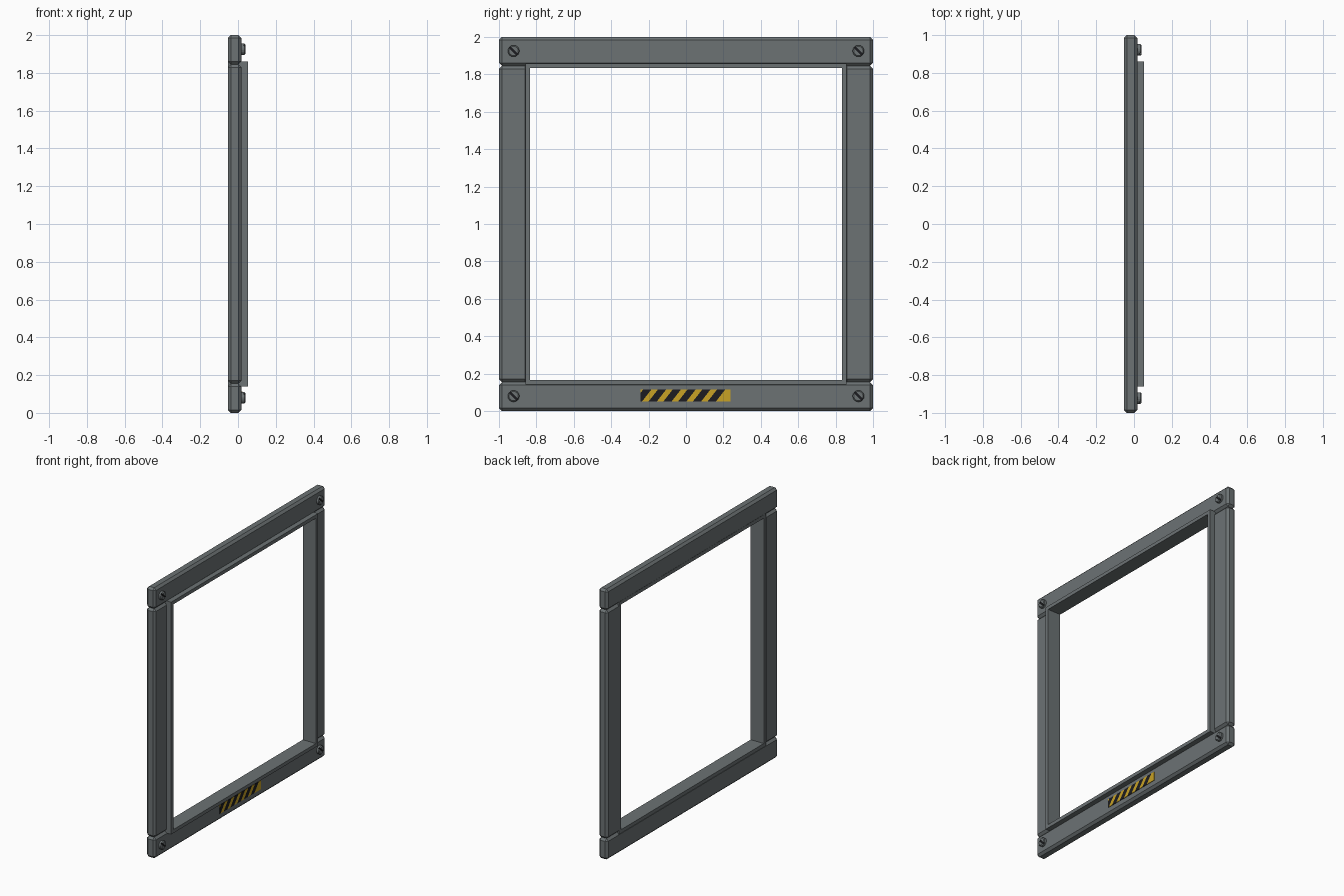
import bpy, bmesh, math
from mathutils import Vector, Matrix

cube = bpy.data.objects.get("Cube")
if cube:
    bpy.data.objects.remove(cube, do_unlink=True)


def material(name, r, g, b):
    m = bpy.data.materials.new(name)
    m.use_nodes = True
    m.diffuse_color = (r, g, b, 1)
    bsdf = next(n for n in m.node_tree.nodes if n.type == 'BSDF_PRINCIPLED')
    bsdf.inputs["Base Color"].default_value = (r, g, b, 1)
    return m


grey = material("steel grey", 0.15, 0.17, 0.175)
yellow = material("warning yellow", 0.58, 0.36, 0.018)
black = material("stripe black", 0.012, 0.012, 0.015)


def finish(bm, name, *mats):
    mesh = bpy.data.meshes.new(name)
    bm.to_mesh(mesh)
    bm.free()
    for m in mats:
        mesh.materials.append(m)
    obj = bpy.data.objects.new(name, mesh)
    bpy.context.scene.collection.objects.link(obj)
    return obj


def box_mesh(lo, hi):
    lo, hi = Vector(lo), Vector(hi)
    bm = bmesh.new()
    bmesh.ops.create_cube(bm, size=1)
    bmesh.ops.scale(bm, vec=hi - lo, verts=bm.verts)
    bmesh.ops.translate(bm, vec=(lo + hi) / 2, verts=bm.verts)
    return bm


def box(name, lo, hi, bevel=0):
    bm = box_mesh(lo, hi)
    if bevel:
        bmesh.ops.bevel(bm, geom=bm.edges[:], offset=bevel, segments=1,
                        affect='EDGES', profile=0.5)
    return finish(bm, name, grey)


BACK, FACE, LIP_FRONT = -0.054, 0.019, 0.054
BAR, LIP_OUT, LIP_IN = 0.155, 0.859, 0.833
CH = 0.016

# Chamfered rails and posts, with the inner lip bars
for side, s in (("lower", -1), ("upper", 1)):
    z0 = 0 if s < 0 else 2 - BAR
    box(side + "_rail", (BACK, -1, z0), (FACE, 1, z0 + BAR), CH)
    a, b = sorted((1 + s * LIP_IN, 1 + s * LIP_OUT))
    box(side + "_lip", (BACK + 0.001, -LIP_OUT, a), (LIP_FRONT, LIP_OUT, b))
for side, s in (("front", -1), ("back", 1)):
    a, b = sorted((s * (1 - BAR), s))
    box(side + "_post", (BACK, a, BAR), (FACE, b, 2 - BAR), CH)
    a, b = sorted((s * LIP_IN, s * LIP_OUT))
    box(side + "_lip", (BACK + 0.001, a, 1 - LIP_IN), (LIP_FRONT, b, 1 + LIP_IN))


# Slotted screws at the corners
def screw(name, y, z):
    bm = bmesh.new()
    # Round head in two halves, either side of the slot
    bmesh.ops.create_cone(bm, cap_ends=True, segments=20, radius1=0.031,
                          radius2=0.031, depth=0.021)
    rim = [e for e in bm.edges if all(v.co.z > 0 for v in e.verts)]
    bmesh.ops.bevel(bm, geom=rim, offset=0.006, segments=1, affect='EDGES')
    place = (Matrix.Translation((FACE + 0.0105, y, z))
             @ Matrix.Rotation(math.radians(45), 4, 'X')
             @ Matrix.Rotation(math.radians(90), 4, 'Y'))
    bm.transform(place)
    head = finish(bm, name, grey)
    slot = box_mesh((-0.04, -0.005, 0), (0.04, 0.005, 0.03))
    slot.transform(place)
    cutter = finish(slot, name + "_slot_cutter", black)
    mod = head.modifiers.new("slot", 'BOOLEAN')
    mod.operation = 'DIFFERENCE'
    mod.solver = 'EXACT'
    mod.object = cutter
    bpy.context.view_layer.update()
    dg = bpy.context.evaluated_depsgraph_get()
    mesh = bpy.data.meshes.new_from_object(head.evaluated_get(dg))
    head.modifiers.clear()
    head.data = mesh
    bpy.data.objects.remove(cutter, do_unlink=True)
    # Dark floor of the slot
    floor = box_mesh((-0.03, -0.005, -0.002), (0.03, 0.005, 0.001))
    floor.transform(place)
    finish(floor, name + "_slot", black)


for y, side in ((-0.922, "front"), (0.922, "back")):
    for z, level in ((0.08, "lower"), (1.925, "upper")):
        screw(f"{level}_{side}_screw", y, z)

# Hazard plate: slanted cuts, then alternate bands coloured
Y0, Y1, Z0, Z1 = -0.243, 0.237, 0.05, 0.114
PITCH, DARK, SHEAR, START = 0.079, 0.044, 0.05, -0.28
slope = SHEAR / (Z1 - Z0)
plate = box_mesh((FACE - 0.002, Y0, Z0), (FACE + 0.004, Y1, Z1))
for k in range(6):
    for edge in (0, DARK):
        bmesh.ops.bisect_plane(plate, geom=plate.verts[:] + plate.edges[:] + plate.faces[:],
                               plane_co=(0, START + k * PITCH + edge, Z0),
                               plane_no=(0, 1, -slope))
for f in plate.faces:
    c = f.calc_center_median()
    t = c.y - START - slope * (c.z - Z0)
    f.material_index = int(0 <= t < 6 * PITCH and t % PITCH < DARK)
finish(plate, "hazard_plate", yellow, black)
